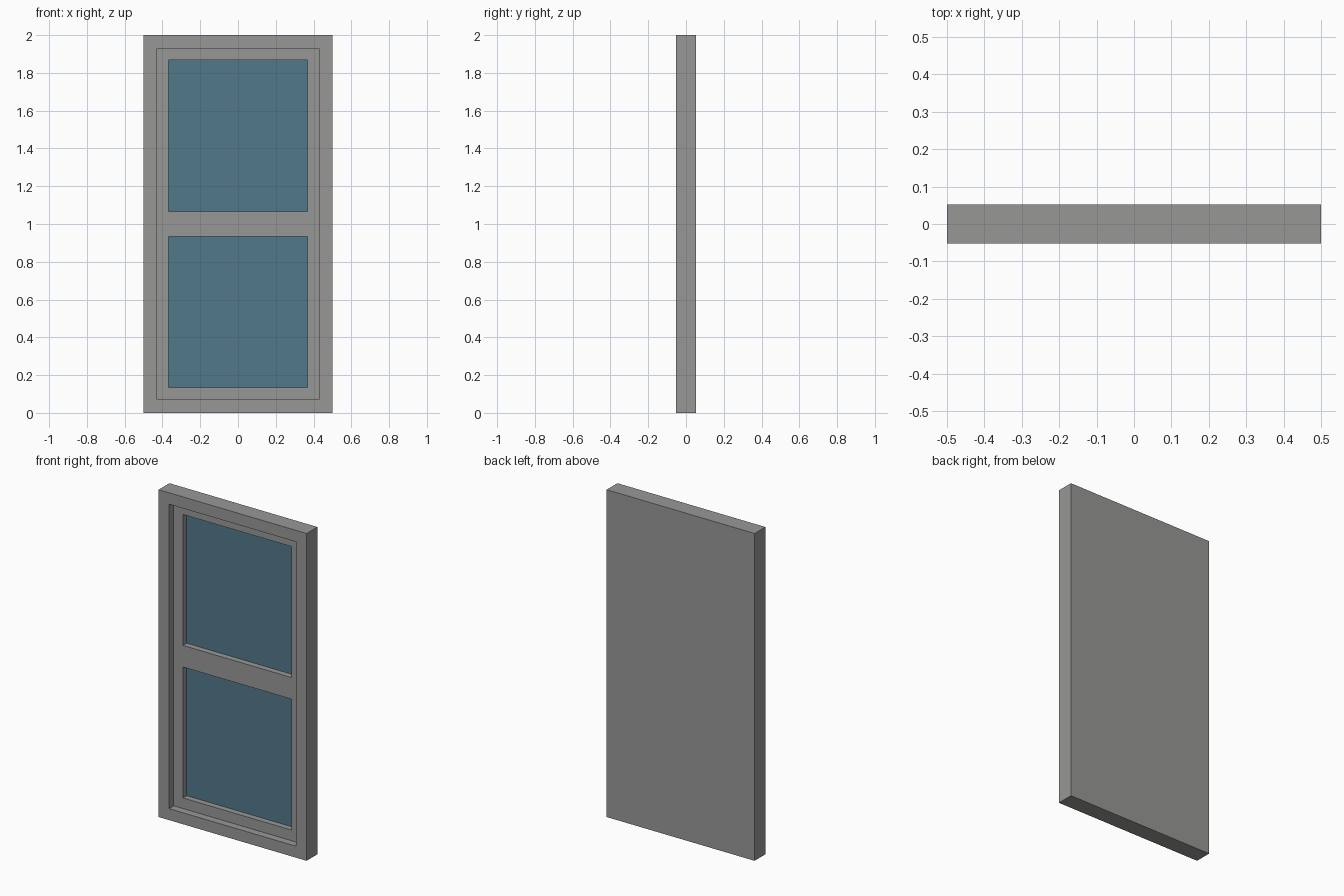
import bpy

if "Cube" in bpy.data.objects:
    bpy.data.objects.remove(bpy.data.objects["Cube"])

W, H, T = 1.0, 2.0, 0.104          # overall size
FRONT = -T / 2
SASH_Y = FRONT + 0.045             # front face of the sash
GLASS_Y = FRONT + 0.081            # face of the glass


def material(name, rgb):
    m = bpy.data.materials.new(name)
    m.diffuse_color = (*rgb, 1)
    m.use_nodes = True
    m.node_tree.nodes["Principled BSDF"].inputs["Base Color"].default_value = m.diffuse_color
    return m


def box(name, half_x, y0, y1, z0, z1):
    bpy.ops.mesh.primitive_cube_add(size=1, location=(0, (y0 + y1) / 2, (z0 + z1) / 2))
    ob = bpy.context.object
    ob.name = name
    ob.scale = (2 * half_x, y1 - y0, z1 - z0)
    bpy.ops.object.transform_apply(location=True, rotation=True, scale=True)
    return ob


def cut(target, half_x, depth_y, z0, z1):
    """Sink a rectangular recess into the front down to depth_y."""
    cutter = box("cutter", half_x, FRONT - 0.1, depth_y, z0, z1)
    cutter.hide_render = True
    mod = target.modifiers.new("recess", 'BOOLEAN')
    mod.operation = 'DIFFERENCE'
    mod.solver = 'EXACT'
    mod.object = cutter
    bpy.context.view_layer.objects.active = target
    bpy.ops.object.modifier_apply(modifier=mod.name)
    bpy.data.objects.remove(cutter, do_unlink=True)


# Solid window body: outer frame, recessed sash, two deeper panes
window = box("window_frame", W / 2, FRONT, -FRONT, 0, H)
cut(window, 0.43, SASH_Y, 0.07, 1.93)
for z0, z1 in ((0.135, 0.935), (1.067, 1.867)):
    cut(window, 0.367, GLASS_Y, z0, z1)

# Grey everywhere, blue on the pane faces
mesh = window.data
mesh.materials.clear()
mesh.materials.append(material("grey_frame", (0.31, 0.315, 0.307)))
mesh.materials.append(material("blue_glass", (0.085, 0.19, 0.255)))
for p in mesh.polygons:
    is_glass = p.normal.y < -0.9 and abs(p.center.y - GLASS_Y) < 0.005
    p.material_index = 1 if is_glass else 0
    p.use_smooth = False
